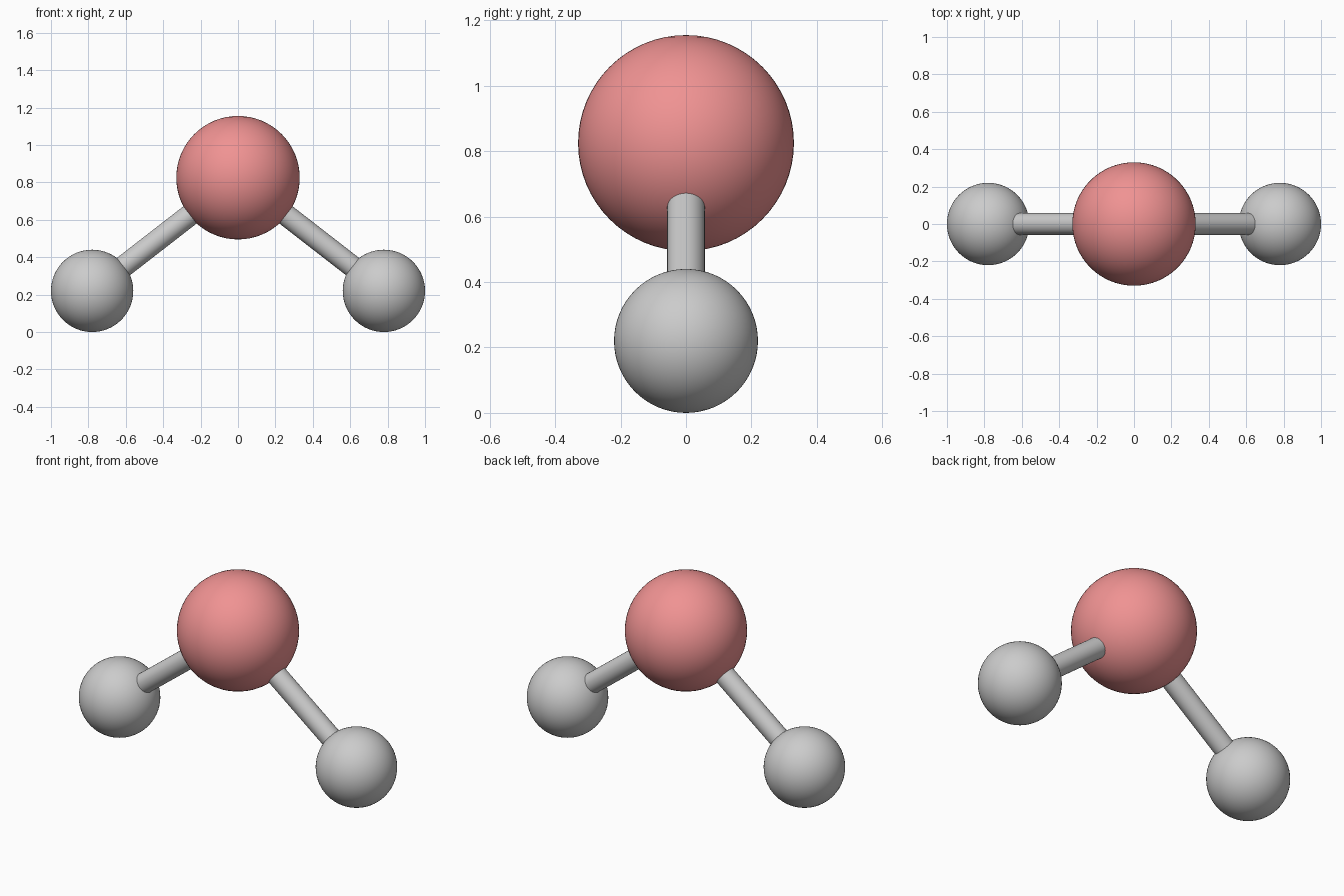
import bpy
from mathutils import Vector

if "Cube" in bpy.data.objects:
    bpy.data.objects.remove(bpy.data.objects["Cube"])

OXYGEN = Vector((0, 0, 0.825))
HYDROGEN_X, HYDROGEN_R = 0.78, 0.22


def material(name, color):
    mat = bpy.data.materials.new(name)
    mat.diffuse_color = color
    mat.use_nodes = True
    mat.node_tree.nodes["Principled BSDF"].inputs["Base Color"].default_value = mat.diffuse_color
    return mat


red = material("red", (0.87, 0.29, 0.29, 1))
white = material("white", (0.88, 0.88, 0.88, 1))


def atom(name, centre, radius, mat):
    bpy.ops.mesh.primitive_uv_sphere_add(segments=64, ring_count=32, radius=radius, location=centre)
    ob = bpy.context.object
    ob.name = name
    ob.data.materials.append(mat)
    bpy.ops.object.shade_smooth()


def bond(name, start, end, radius=0.058):
    axis = end - start
    bpy.ops.mesh.primitive_cylinder_add(vertices=32, radius=radius, depth=axis.length,
                                        location=(start + end) / 2,
                                        rotation=axis.to_track_quat('Z', 'Y').to_euler())
    bpy.context.object.name = name
    bpy.ops.object.shade_smooth_by_angle()


# Central atom
atom("oxygen_atom", OXYGEN, 0.33, red)

# Outer atoms, each joined centre to centre by a bond
for side, label in ((-1, "left"), (1, "right")):
    centre = Vector((side * HYDROGEN_X, 0, HYDROGEN_R))
    atom(f"hydrogen_atom_{label}", centre, HYDROGEN_R, white)
    bond(f"bond_{label}", OXYGEN, centre)
